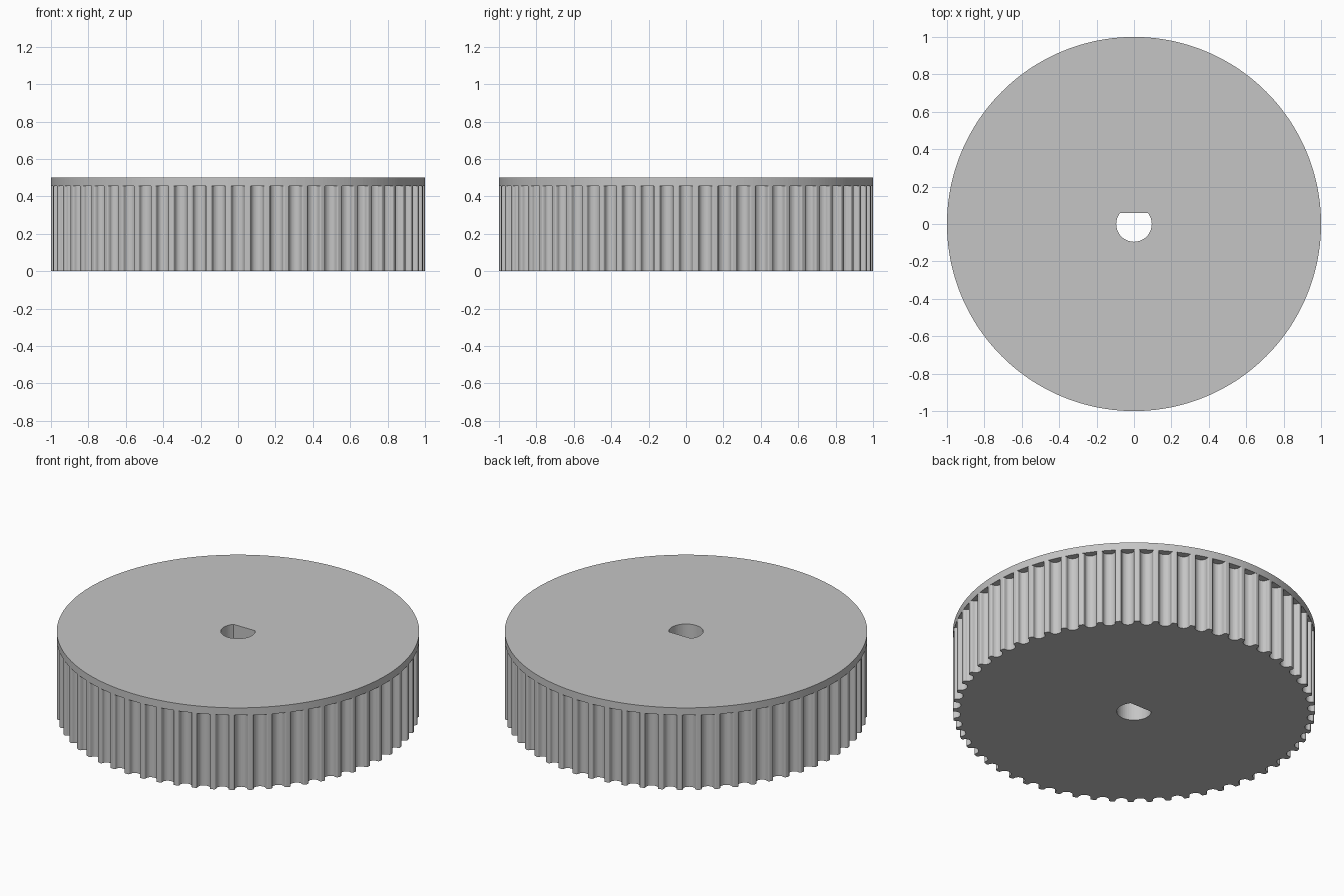
import bpy, bmesh
from math import sin, cos, pi, sqrt
from mathutils import Matrix, Vector

TEETH = 60
HEIGHT = 0.5
GROOVE_TOP = 0.455
HALF_WIDTH = 0.0444      # half the groove mouth
BORE_R, BORE_FLAT = 0.095, 0.06

cube = bpy.data.objects.get("Cube")
if cube:
    bpy.data.objects.remove(cube, do_unlink=True)

grey = bpy.data.materials.new("plain grey")
grey.use_nodes = True
colour = (0.56, 0.56, 0.56, 1)
grey.diffuse_color = colour
grey.node_tree.nodes["Principled BSDF"].inputs["Base Color"].default_value = colour


def add_prism(bm, outline, z0, z1):
    """Extrude a counter-clockwise outline between two heights."""
    low = [bm.verts.new((p[0], p[1], z0)) for p in outline]
    high = [bm.verts.new((p[0], p[1], z1)) for p in outline]
    bm.faces.new(low[::-1])
    bm.faces.new(high)
    n = len(outline)
    for i in range(n):
        j = (i + 1) % n
        bm.faces.new((low[i], low[j], high[j], high[i]))


def make_object(name, bm):
    bmesh.ops.recalc_face_normals(bm, faces=bm.faces)
    mesh = bpy.data.meshes.new(name)
    bm.to_mesh(mesh)
    bm.free()
    mesh.materials.append(grey)
    obj = bpy.data.objects.new(name, mesh)
    bpy.context.collection.objects.link(obj)
    return obj


def groove_outline():
    """Round-bottomed groove with eased lips, opening towards +x."""
    rim = sqrt(1 - HALF_WIDTH ** 2)
    lip = [(HALF_WIDTH, 0), (0.041, 0.0006), (0.038, 0.0022),
           (0.0359, 0.0047), (0.0347, 0.0085)]
    arc = [(0.0335 * cos(pi * i / 14), 0.0133 + 0.028 * sin(pi * i / 14))
           for i in range(15)]
    half = lip + arc + [(-w, d) for w, d in reversed(lip)]
    mouth = [(-HALF_WIDTH, -0.05), (HALF_WIDTH, -0.05)]
    return [Vector((rim - d, w, 0)) for w, d in half + mouth]


# Solid wheel blank
bm = bmesh.new()
SIDES = TEETH * 4
add_prism(bm, [(cos(2 * pi * i / SIDES), sin(2 * pi * i / SIDES))
               for i in range(SIDES)], 0, HEIGHT)
wheel = make_object("toothed_pulley", bm)

# Cutter: belt grooves around the rim, open at the bottom
bm = bmesh.new()
groove = groove_outline()
for i in range(TEETH):
    turn = Matrix.Rotation(2 * pi * i / TEETH, 3, 'Z')
    add_prism(bm, [turn @ p for p in groove], -0.1, GROOVE_TOP)

# Cutter: D-shaped shaft bore with its flat towards the back
flat_x = sqrt(BORE_R ** 2 - BORE_FLAT ** 2)
ring = [(BORE_R * cos(2 * pi * i / 64), BORE_R * sin(2 * pi * i / 64))
        for i in range(-48, 16)]
bore = [p for p in ring if p[1] < BORE_FLAT - 0.001]
left = [p for p in bore if p[0] < -1e-6]
right = [p for p in bore if p[0] >= -1e-6]
left.sort(key=lambda p: -p[1])
right.sort(key=lambda p: p[1])
add_prism(bm, left + right + [(flat_x, BORE_FLAT), (-flat_x, BORE_FLAT)],
          -0.1, HEIGHT + 0.1)
cutter = make_object("groove_and_bore_cutter", bm)
cutter.hide_render = True

# Cut the wheel, then drop the cutter
cut = wheel.modifiers.new("grooves and bore", 'BOOLEAN')
cut.operation = 'DIFFERENCE'
cut.solver = 'EXACT'
cut.object = cutter
bpy.context.view_layer.objects.active = wheel
wheel.select_set(True)
bpy.ops.object.modifier_apply(modifier=cut.name)
bpy.data.objects.remove(cutter, do_unlink=True)
